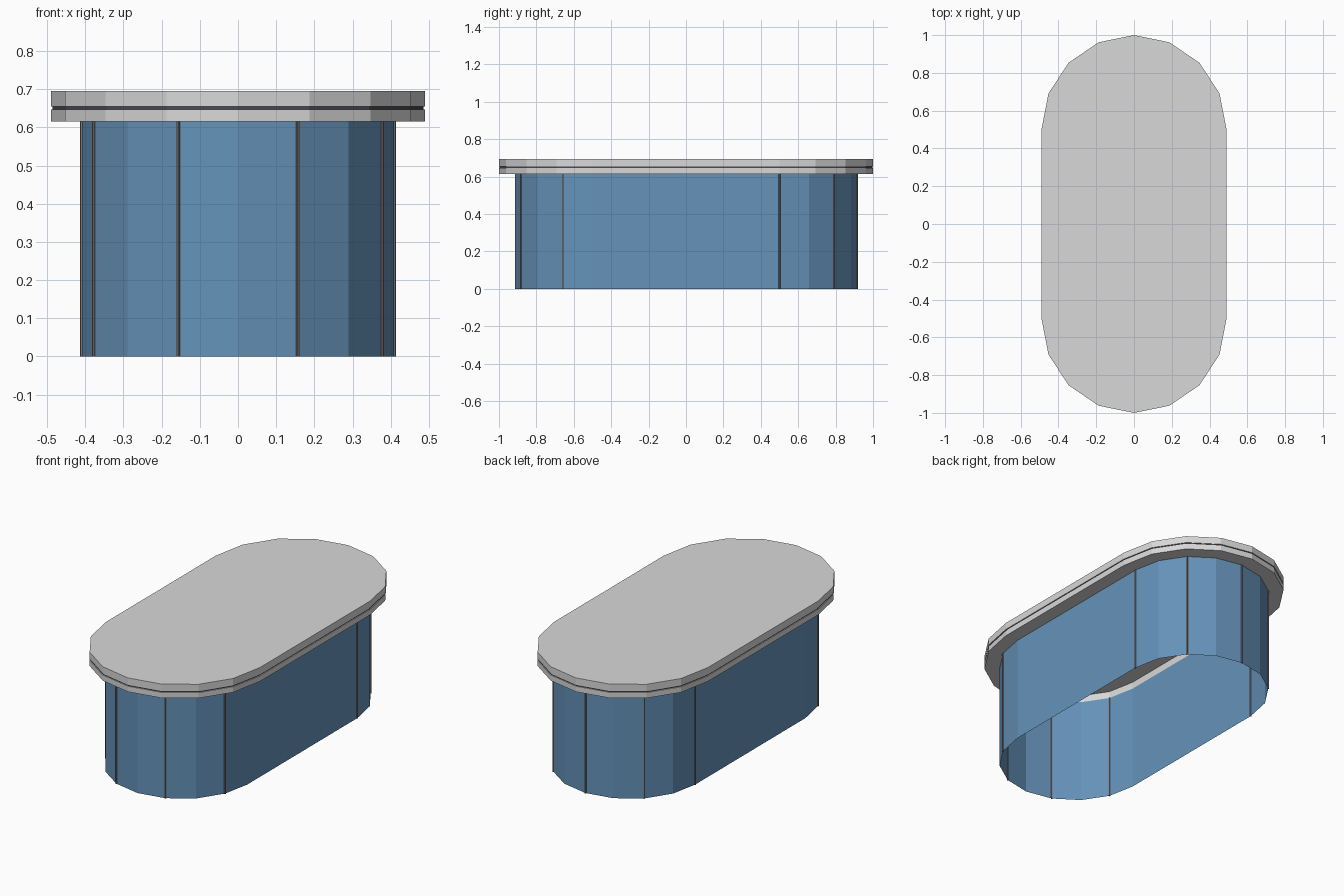
import bpy, bmesh, math

cube = bpy.data.objects.get("Cube")
if cube:
    bpy.data.objects.remove(cube, do_unlink=True)


def material(name, srgb):
    color = [(c / 255) ** 2.2 for c in srgb] + [1]
    mat = bpy.data.materials.new(name)
    mat.use_nodes = True
    mat.diffuse_color = color
    mat.node_tree.nodes["Principled BSDF"].inputs["Base Color"].default_value = color
    return mat


grey = material("light grey", (215, 215, 215))
dark = material("dark groove", (75, 76, 82))
blue = material("cloth blue", (101, 145, 184))
seam_grey = material("seam grey", (125, 118, 114))

HALF = 0.5      # half length of the straight sides
STEPS = 8       # facets in each rounded end


def oblong(rx, ry):
    """Oblong outline, counter-clockwise, starting at the right rear corner."""
    points = []
    for end in (0, 1):
        for i in range(STEPS + 1):
            a = math.pi * (end + i / STEPS)
            points.append((rx * math.cos(a), (HALF if end == 0 else -HALF) + ry * math.sin(a)))
    return points


def build(name, bm, mat):
    mesh = bpy.data.meshes.new(name)
    bm.to_mesh(mesh)
    bm.free()
    mesh.materials.append(mat)
    obj = bpy.data.objects.new(name, mesh)
    bpy.context.collection.objects.link(obj)
    return obj


def loft(name, rings, mat, cap=False, closed=False):
    """Join stacked outlines (outline, height); cap both ends or close into a ring."""
    bm = bmesh.new()
    loops = [[bm.verts.new((x, y, z)) for x, y in outline] for outline, z in rings]
    pairs = list(zip(loops, loops[1:]))
    if closed:
        pairs.append((loops[-1], loops[0]))
    for low, high in pairs:
        n = len(low)
        for i in range(n):
            j = (i + 1) % n
            bm.faces.new((low[i], low[j], high[j], high[i]))
    if cap:
        bm.faces.new(loops[0][::-1])
        bm.faces.new(loops[-1])
    return build(name, bm, mat)


edge = oblong(0.49, 0.5)
groove = oblong(0.486, 0.496)
wall = oblong(0.409, 0.414)

# Table top: solid upper slab, dark groove and hollow lower rim
loft("top_slab", [(edge, 0.655), (edge, 0.695)], grey, cap=True)
loft("top_groove", [(groove, 0.647), (groove, 0.655)], dark)
loft("lower_rim", [(wall, 0.615), (edge, 0.615), (edge, 0.647), (wall, 0.655)][::1], grey, closed=True)

# Cloth skirt, open at the bottom
loft("skirt", [(wall, 0), (wall, 0.615)], blue)

# Thin upright seams on every second corner of the skirt
bm = bmesh.new()
for x, y in wall[::2]:
    made = bmesh.ops.create_cone(bm, cap_ends=True, segments=8, radius1=0.005,
                                 radius2=0.005, depth=0.615)
    bmesh.ops.translate(bm, verts=made["verts"], vec=(x, y, 0.3075))
build("skirt_seams", bm, seam_grey)
